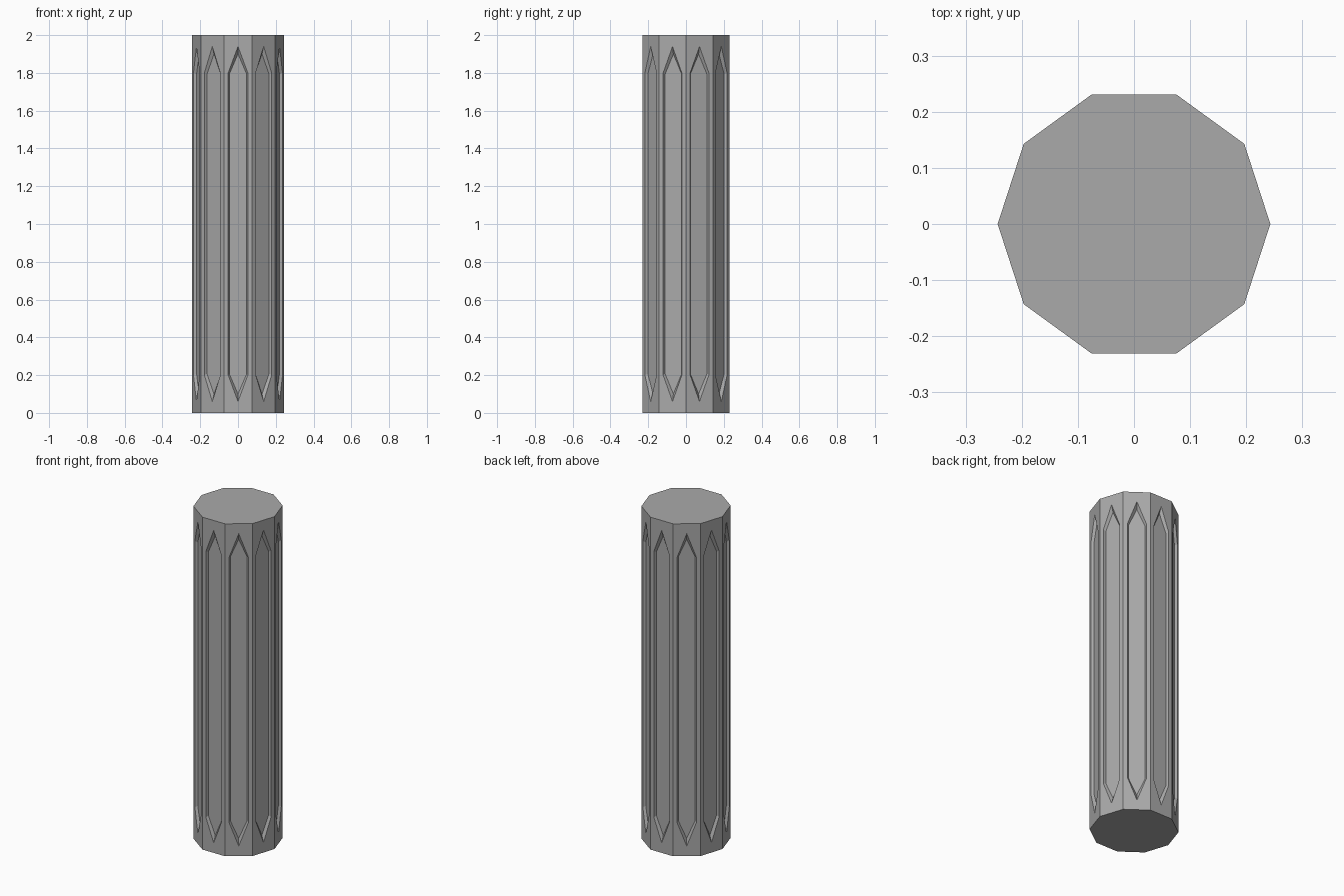
import bpy, bmesh, math
from mathutils import Vector

cube = bpy.data.objects.get("Cube")
if cube:
    bpy.data.objects.remove(cube, do_unlink=True)

SIDES, RADIUS, HEIGHT = 10, 0.243, 2.0
DEPTH = 0.015                       # depth of the sunken panels
APOTHEM = RADIUS * math.cos(math.pi / SIDES)
HALF = RADIUS * math.sin(math.pi / SIDES)

stone = bpy.data.materials.new("grey stone")
stone.use_nodes = True
grey = (0.4, 0.4, 0.4, 1)
stone.diffuse_color = grey
stone.node_tree.nodes["Principled BSDF"].inputs["Base Color"].default_value = grey


def hexagon(half_width, shoulder, tip):
    """Tall panel outline, pointed at both ends, anticlockwise from the bottom tip."""
    return [(0, tip), (half_width, shoulder), (half_width, HEIGHT - shoulder),
            (0, HEIGHT - tip), (-half_width, HEIGHT - shoulder), (-half_width, shoulder)]


rim = hexagon(0.052, 0.2, 0.06)
floor = hexagon(0.046, 0.207, 0.1)
corners = [(-HALF, 0), (HALF, 0), (HALF, HEIGHT), (-HALF, HEIGHT)]

bm = bmesh.new()
for i in range(SIDES):
    a = (i + 0.5) * math.tau / SIDES
    out = Vector((math.cos(a), math.sin(a), 0))
    along = Vector((-math.sin(a), math.cos(a), 0))

    def ring(points, sink=0):
        return [bm.verts.new(out * (APOTHEM - sink) + along * u + Vector((0, 0, z)))
                for u, z in points]

    c, r, f = ring(corners), ring(rim), ring(floor, DEPTH)
    # flat surround of the panel
    bm.faces.new((c[0], c[1], r[0]))
    bm.faces.new((c[1], c[2], r[3], r[2], r[1], r[0]))
    bm.faces.new((c[2], c[3], r[3]))
    bm.faces.new((c[3], c[0], r[0], r[5], r[4], r[3]))
    # sloping walls and sunken floor
    for j in range(6):
        k = (j + 1) % 6
        bm.faces.new((r[j], r[k], f[k], f[j]))
    bm.faces.new(f)

# end caps
bmesh.ops.remove_doubles(bm, verts=bm.verts, dist=0.0001)
for z in (0, HEIGHT):
    edge = [v for v in bm.verts if abs(v.co.z - z) < 0.001]
    edge.sort(key=lambda v: math.atan2(v.co.y, v.co.x), reverse=(z == 0))
    bm.faces.new(edge)
bmesh.ops.recalc_face_normals(bm, faces=bm.faces)

mesh = bpy.data.meshes.new("column")
bm.to_mesh(mesh)
bm.free()
mesh.materials.append(stone)
column = bpy.data.objects.new("column", mesh)
bpy.context.collection.objects.link(column)
